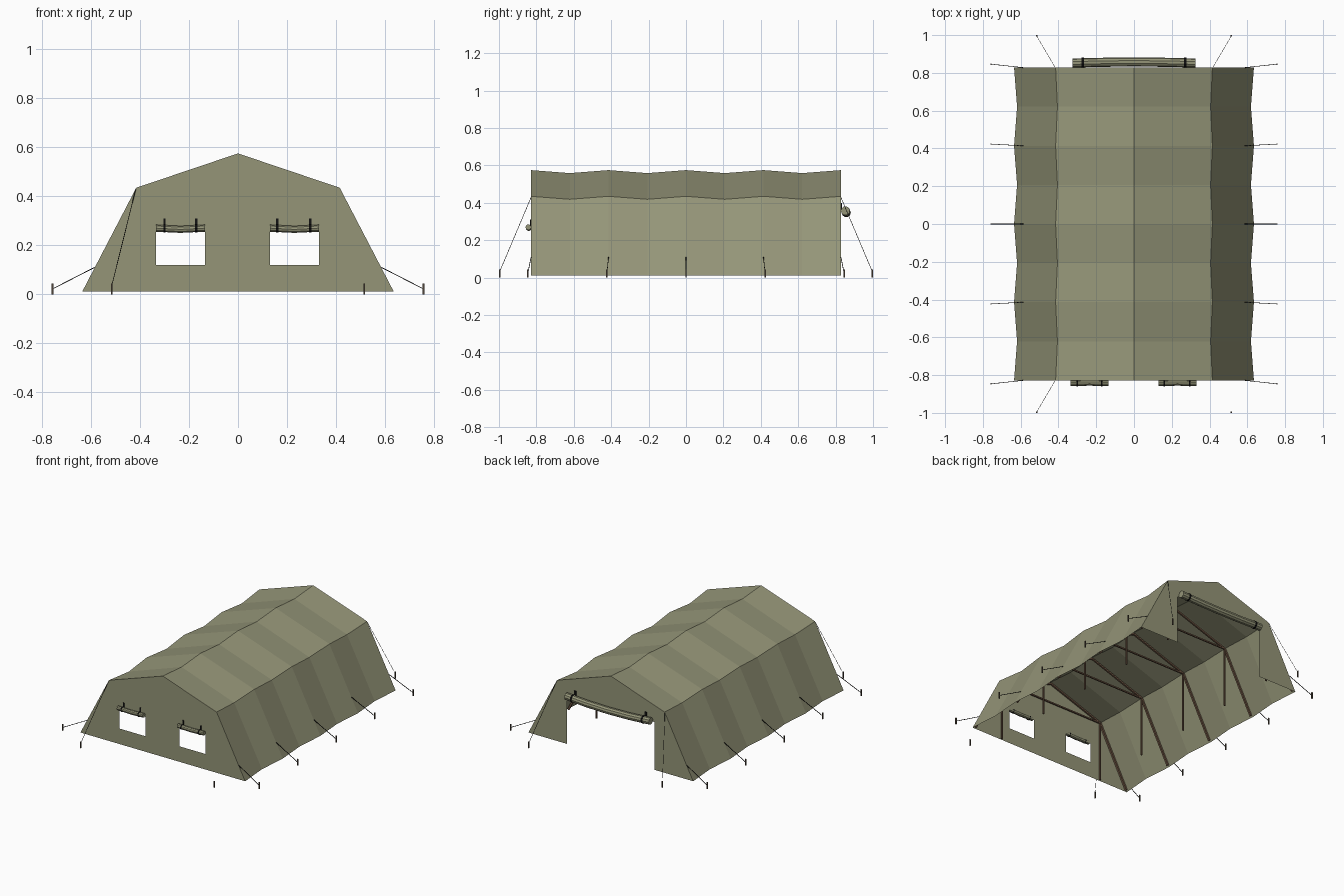
import bpy, bmesh, math
from mathutils import Vector, Matrix

cube = bpy.data.objects.get("Cube")
if cube:
    bpy.data.objects.remove(cube, do_unlink=True)


def material(name, rgb):
    m = bpy.data.materials.new(name)
    m.use_nodes = True
    m.diffuse_color = (*rgb, 1)
    m.node_tree.nodes["Principled BSDF"].inputs["Base Color"].default_value = (*rgb, 1)
    return m


CANVAS = material("olive_canvas", (0.298, 0.3, 0.187))
WOOD = material("brown_wood", (0.155, 0.09, 0.055))
ROPE = material("black_rope", (0.006, 0.006, 0.006))
STAKE = material("dark_stake", (0.08, 0.06, 0.042))


def finish(name, bm, mat):
    mesh = bpy.data.meshes.new(name)
    bm.to_mesh(mesh)
    bm.free()
    mesh.materials.append(mat)
    obj = bpy.data.objects.new(name, mesh)
    bpy.context.collection.objects.link(obj)
    return obj


def beam(bm, a, b, width, depth=None):
    """Bar between two points, square unless a depth is given."""
    a, b = Vector(a), Vector(b)
    d = b - a
    m = (Matrix.Translation((a + b) / 2) @ d.to_track_quat('Z', 'Y').to_matrix().to_4x4()
         @ Matrix.Diagonal((width, depth or width, d.length, 1)))
    bmesh.ops.create_cube(bm, size=1, matrix=m)


def tube(bm, points, radius, capped=True, sides=10):
    """Roll swept along points that run mainly along x."""
    rings = []
    for p in points:
        ring = []
        for i in range(sides):
            t = 2 * math.pi * i / sides
            ring.append(bm.verts.new((p[0], p[1] + radius * math.cos(t),
                                      p[2] + radius * math.sin(t))))
        rings.append(ring)
    for r, s in zip(rings, rings[1:]):
        for i in range(sides):
            j = (i + 1) % sides
            bm.faces.new((r[j], r[i], s[i], s[j]))
    if capped:
        bm.faces.new(rings[0])
        bm.faces.new(rings[-1][::-1])
        bmesh.ops.recalc_face_normals(bm, faces=bm.faces)


BASE, EAVE, RIDGE = (0.635, 0.012), (0.415, 0.435), (0, 0.575)
END = 0.828
RIBS = [END * k / 2 for k in range(-2, 3)]


def section(sag=0.0):
    """Half section mirrored into the full tent outline."""
    half = [(BASE[0] - sag, BASE[1]), (EAVE[0] - 0.6 * sag, EAVE[1] - sag),
            (RIDGE[0], RIDGE[1] - sag)]
    return half + [(-x, z) for x, z in half[1::-1]]


# Canvas cover, sagging between the ribs
bm = bmesh.new()
rows = []
for k in range(9):
    y = -END + 2 * END * k / 8
    rows.append([bm.verts.new((x, y, z)) for x, z in section(0.016 * (k % 2))])
for r, s in zip(rows, rows[1:]):
    for i in range(4):
        bm.faces.new((r[i], s[i], s[i + 1], r[i + 1]))
finish("canvas_cover", bm, CANVAS)


# End walls
def wall(name, y, loops):
    bm = bmesh.new()
    edges = []
    for loop in loops:
        vs = [bm.verts.new((x, y, z)) for x, z in loop]
        edges += [bm.edges.new((vs[i - 1], vs[i])) for i in range(len(vs))]
    bmesh.ops.triangle_fill(bm, use_beauty=True, edges=edges, normal=(0, math.copysign(1, y), 0))
    bmesh.ops.dissolve_limit(bm, angle_limit=0.01, verts=bm.verts, edges=bm.edges)
    finish(name, bm, CANVAS)


def window(x0, x1):
    return [(x0, 0.12), (x1, 0.12), (x1, 0.255), (x0, 0.255)]


DOOR, DOOR_TOP = 0.336, 0.345
wall("front_wall", -END, [section(), window(0.13, 0.33), window(-0.335, -0.135)])
wall("back_wall", END, [section() + [(-DOOR, BASE[1]), (-DOOR, DOOR_TOP),
                                     (DOOR, DOOR_TOP), (DOOR, BASE[1])]])


# Rolled flaps with their straps
def strap(bm, x, y, z, radius, top, width):
    tube(bm, [(x - width / 2, y, z), (x + width / 2, y, z)], radius, capped=False)
    wall_y = math.copysign(END + 0.003, y)
    beam(bm, (x, wall_y, z), (x, wall_y, top), width, 0.004)


straps = bmesh.new()
for name, x0, x1, strap_xs in (("right_window_roll", -0.335, -0.135, (-0.3, -0.17)),
                               ("left_window_roll", 0.13, 0.33, (0.16, 0.295))):
    bm = bmesh.new()
    mid = (x0 + x1) / 2
    tube(bm, [(x0, -0.843, 0.27), (mid, -0.841, 0.265), (x1, -0.843, 0.27)], 0.015)
    finish(name, bm, CANVAS)
    for x in strap_xs:
        strap(straps, x, -0.843, 0.268, 0.017, 0.31, 0.009)

bm = bmesh.new()
tube(bm, [(x, 0.855 - 0.05 * (x * x - 0.05), 0.347 + 0.1 * x * x)
          for x in (-0.325, -0.16, 0, 0.16, 0.325)], 0.024)
finish("door_roll", bm, CANVAS)
for x in (-0.272, 0.272):
    strap(straps, x, 0.854, 0.355, 0.0265, 0.4, 0.014)
finish("flap_straps", straps, ROPE)

# Wooden frame under the canvas, one truss per rib
posts, legs, rafters = bmesh.new(), bmesh.new(), bmesh.new()
for y in RIBS:
    y *= 0.985
    for s in (-1, 1):
        eave = (s * 0.405, y, 0.425)
        beam(posts, (s * 0.405, y, BASE[1]), eave, 0.009)
        beam(legs, (s * 0.62, y, BASE[1] + 0.005), eave, 0.012)
        beam(rafters, eave, (0, y, 0.562), 0.011)
    beam(rafters, (-0.405, y, 0.425), (0.405, y, 0.425), 0.009)
finish("frame_posts", posts, WOOD)
finish("frame_legs", legs, WOOD)
finish("frame_rafters", rafters, WOOD)

# Guy ropes and ground stakes
ropes, stakes = bmesh.new(), bmesh.new()


def stake(x, y):
    beam(stakes, (x, y, 0), (x, y, 0.045), 0.007)


for s in (-1, 1):
    for y in RIBS:
        foot = y * 1.022
        beam(ropes, (s * 0.585, y, 0.11), (s * 0.757, foot, 0.022), 0.003)
        stake(s * 0.757, foot)
    for e in (-1, 1):
        stake(s * 0.515, e * 0.9965)
        if (s, e) != (1, -1):
            beam(ropes, (s * 0.417, e * END, 0.43), (s * 0.515, e * 0.995, 0.035), 0.002)
finish("guy_ropes", ropes, ROPE)
finish("ground_stakes", stakes, STAKE)
